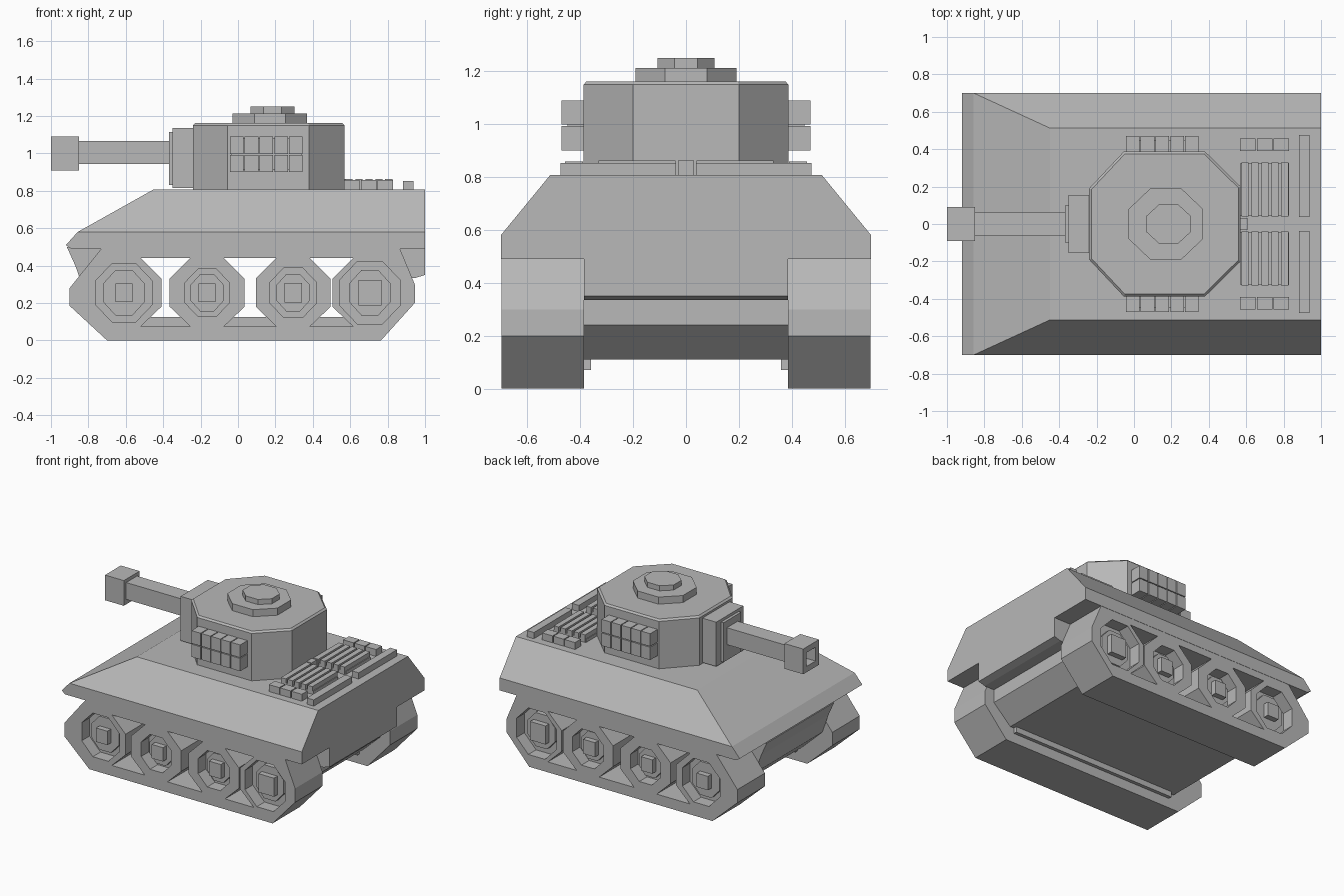
import bpy
import bmesh
import math

old = bpy.data.objects.get("Cube")
if old:
    bpy.data.objects.remove(old, do_unlink=True)

grey = bpy.data.materials.new("plain grey")
grey.use_nodes = True
colour = (0.48, 0.48, 0.48, 1)
grey.diffuse_color = colour
grey.node_tree.nodes["Principled BSDF"].inputs["Base Color"].default_value = colour


def loft(name, rings):
    """Closed flat-faced solid through rings with equal point counts."""
    bm = bmesh.new()
    loops = [[bm.verts.new(p) for p in ring] for ring in rings]
    n = len(loops[0])
    for low, high in zip(loops, loops[1:]):
        for i in range(n):
            j = (i + 1) % n
            bm.faces.new((low[i], low[j], high[j], high[i]))
    bm.faces.new(loops[0])
    bm.faces.new(loops[-1])
    bmesh.ops.recalc_face_normals(bm, faces=bm.faces)
    mesh = bpy.data.meshes.new(name)
    bm.to_mesh(mesh)
    bm.free()
    mesh.materials.append(grey)
    obj = bpy.data.objects.new(name, mesh)
    bpy.context.collection.objects.link(obj)
    return obj


def prism_y(name, profile, y0, y1):
    return loft(name, [[(x, y, z) for x, z in profile] for y in (y0, y1)])


def prism_z(name, outline, z0, z1):
    return loft(name, [[(x, y, z) for x, y in outline] for z in (z0, z1)])


def box(name, x0, x1, y0, y1, z0, z1):
    return prism_z(name, [(x0, y0), (x1, y0), (x1, y1), (x0, y1)], z0, z1)


def octagon(cx, cy, rx, ry):
    k = 1 / math.cos(math.pi / 8)
    angles = [math.pi / 8 + i * math.pi / 4 for i in range(8)]
    return [(cx + rx * k * math.cos(a), cy + ry * k * math.sin(a)) for a in angles]


def cut(obj, cutter):
    mod = obj.modifiers.new("cut", "BOOLEAN")
    mod.operation = "DIFFERENCE"
    mod.solver = "EXACT"
    mod.object = cutter
    bpy.context.view_layer.objects.active = obj
    bpy.ops.object.modifier_apply(modifier=mod.name)
    bpy.data.objects.remove(cutter, do_unlink=True)


# Wheel layout: centre x, recess radius, inner disc radius, hub half size
WHEEL_Z = 0.255
wheels = [(-0.61, 0.15, 0.11, 0.045), (-0.165, 0.12, 0.09, 0.045),
          (0.295, 0.125, 0.09, 0.047), (0.705, 0.16, 0.11, 0.062)]


def cut_windows(obj, floor):
    """Open the gaps between neighbouring wheels."""
    for (a, *_), (b, *_) in zip(wheels, wheels[1:]):
        a, b = a + 0.2, b - 0.2
        gap = [(a - 0.11, 0.44), (a, 0.33), (a, 0.18), (a - 0.11, floor),
               (b + 0.11, floor), (b, 0.18), (b, 0.33), (b + 0.11, 0.44)]
        cut(obj, prism_y("window_cutter", gap, -0.8, 0.8))


# Upper hull with sloped sides and glacis
def hull_ring(front, half_width, z):
    return [(front, -half_width, z), (1, -half_width, z),
            (1, half_width, z), (front, half_width, z)]


loft("upper_hull", [hull_ring(-0.89, 0.7, 0.49), hull_ring(-0.92, 0.7, 0.51),
                    hull_ring(-0.857, 0.7, 0.58), hull_ring(-0.45, 0.513, 0.808)])

# Lower hull between the tracks
belly = [(-0.915, 0.5), (-0.87, 0.4), (-0.82, 0.26), (-0.66, 0.11), (0.73, 0.11),
         (0.87, 0.24), (0.87, 0.335), (0.95, 0.335), (1, 0.35), (1, 0.5)]
lower = prism_y("lower_hull", belly, -0.385, 0.385)
cut_windows(lower, 0.125)

# Tracks and wheels on both sides
belt = [(-0.7, 0), (0.765, 0), (0.945, 0.2), (0.945, 0.3),
        (0.865, 0.492), (-0.73, 0.492), (-0.9, 0.28), (-0.9, 0.185)]
for s, side in ((-1, "right"), (1, "left")):
    track = prism_y(f"{side}_track", belt, s * 0.385, s * 0.698)
    cut_windows(track, 0.075)
    for i, (x, recess, disc, hub) in enumerate(wheels):
        cut(track, prism_y("recess_cutter", octagon(x, WHEEL_Z, recess, recess * 1.05),
                           s * 0.61, s * 0.8))
        prism_y(f"{side}_wheel_disc_{i}", octagon(x, WHEEL_Z, disc, disc * 1.1),
                s * 0.6, s * 0.645)
        box(f"{side}_wheel_hub_{i}", x - hub, x + hub, s * 0.6, s * 0.685,
            WHEEL_Z - hub - 0.005, WHEEL_Z + hub + 0.005)
    box(f"{side}_belly_strip", -0.62, 0.7, s * 0.36, s * 0.39, 0.07, 0.115)

# Turret with a slightly chamfered roof
plan = [(-0.24, 0.19), (-0.055, 0.387), (0.38, 0.387), (0.57, 0.2)]
plan += [(x, -y) for x, y in reversed(plan)]
loft("turret", [[(x, y, 0.8) for x, y in plan], [(x, y, 1.15) for x, y in plan],
                [(0.16 + (x - 0.16) * 0.97, y * 0.97, 1.162) for x, y in plan]])

# Hatch
prism_z("hatch_ring", octagon(0.17, 0, 0.2, 0.19), 1.15, 1.213)
prism_z("hatch_lid", octagon(0.185, 0, 0.117, 0.107), 1.2, 1.25)

# Gun
box("mantlet_rear", -0.35, -0.22, -0.155, 0.155, 0.815, 1.135)
box("mantlet_front", -0.37, -0.34, -0.1, 0.1, 0.83, 1.115)
box("barrel", -0.86, -0.36, -0.062, 0.062, 0.943, 1.065)
muzzle = box("muzzle", -1, -0.85, -0.09, 0.09, 0.908, 1.09)
cut(muzzle, box("bore_cutter", -1.1, -0.9, -0.05, 0.05, 0.95, 1.05))

# Spare link racks on the turret sides
for s, side in ((-1, "right"), (1, "left")):
    box(f"{side}_rack_back", -0.035, 0.34, s * 0.38, s * 0.448, 0.91, 1.08)
    for col in range(5):
        x = -0.043 + col * 0.079
        for row in range(2):
            z = 0.9 + row * 0.098
            box(f"{side}_rack_link_{col}_{row}", x, x + 0.073,
                s * 0.38, s * 0.47, z, z + 0.092)

# Engine deck grilles
for s, side in ((-1, "right"), (1, "left")):
    box(f"{side}_grille_base", 0.57, 0.83, s * 0.045, s * 0.325, 0.8, 0.83)
    for i in range(5):
        x = 0.575 + i * 0.053
        box(f"{side}_grille_slat_{i}", x, x + 0.038, s * 0.04, s * 0.33, 0.8, 0.863)
    for i in range(3):
        x = 0.567 + i * 0.09
        box(f"{side}_deck_block_{i}", x, x + 0.083, s * 0.39, s * 0.457, 0.8, 0.858)
    box(f"{side}_deck_bar", 0.883, 0.938, s * 0.038, s * 0.475, 0.8, 0.853)
box("deck_latch", 0.565, 0.61, -0.03, 0.03, 0.8, 0.863)
